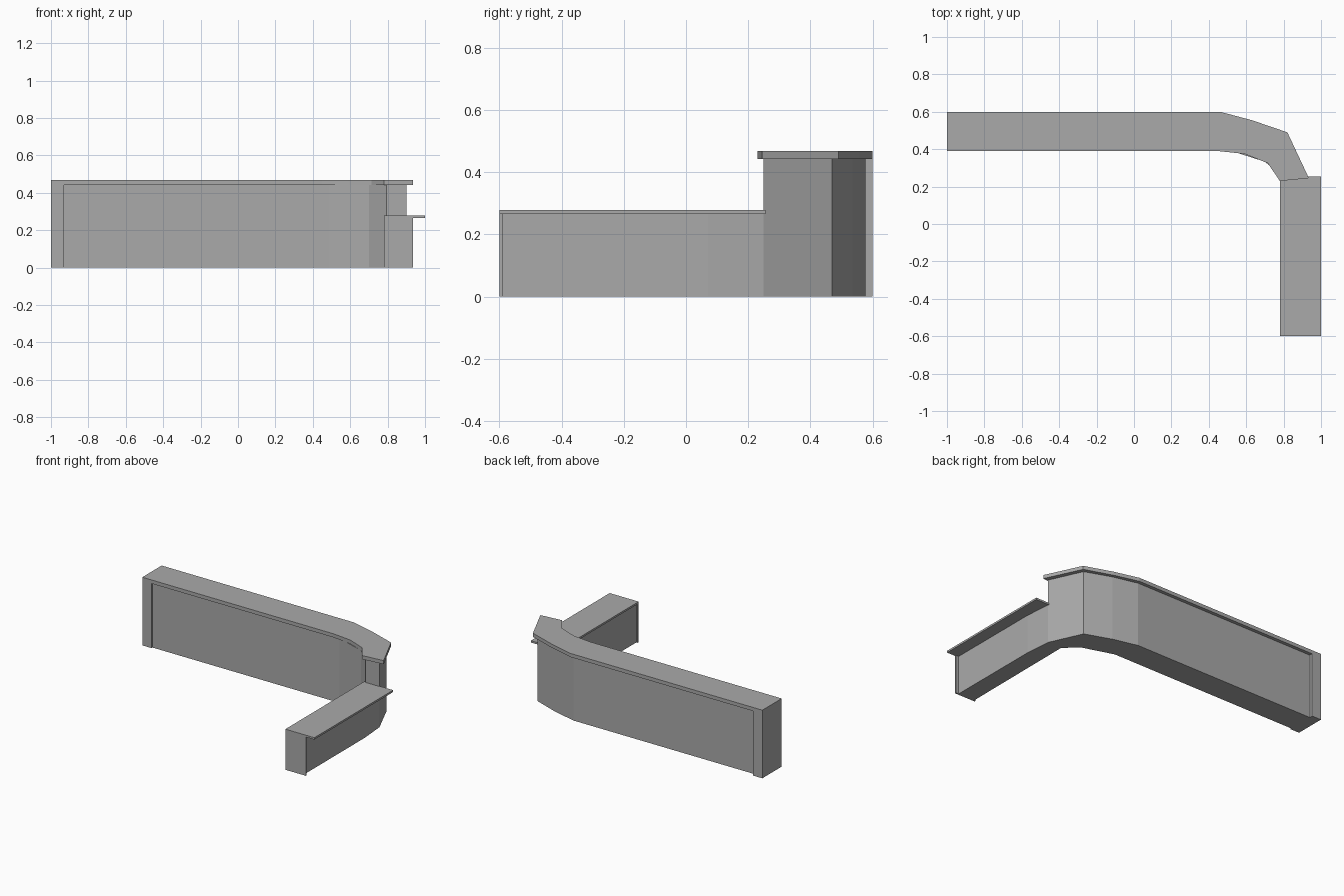
import bpy
import bmesh

cube = bpy.data.objects.get("Cube")
if cube:
    bpy.data.objects.remove(cube, do_unlink=True)

grey = bpy.data.materials.new("counter grey")
grey.use_nodes = True
colour = (0.4, 0.4, 0.4, 1)
grey.diffuse_color = colour
grey.node_tree.nodes["Principled BSDF"].inputs["Base Color"].default_value = colour


def prism(name, outline, bottom, top):
    """Extrude a plan outline between two heights."""
    bm = bmesh.new()
    face = bm.faces.new([bm.verts.new((x, y, bottom)) for x, y in outline])
    grown = bmesh.ops.extrude_face_region(bm, geom=[face])["geom"]
    verts = [v for v in grown if isinstance(v, bmesh.types.BMVert)]
    bmesh.ops.translate(bm, vec=(0, 0, top - bottom), verts=verts)
    bmesh.ops.recalc_face_normals(bm, faces=bm.faces)
    mesh = bpy.data.meshes.new(name)
    bm.to_mesh(mesh)
    bm.free()
    mesh.materials.append(grey)
    obj = bpy.data.objects.new(name, mesh)
    bpy.context.collection.objects.link(obj)
    return obj


def rect(x0, x1, y0, y1):
    return [(x0, y0), (x1, y0), (x1, y1), (x0, y1)]


high, low = 0.443, 0.266

# Tall curved counter: worktop, wall and end panel
prism("high_worktop",
      [(-1, 0.6), (0.46, 0.6), (0.63, 0.555), (0.82, 0.49), (0.935, 0.245),
       (0.78, 0.23), (0.715, 0.325), (0.59, 0.375), (0.45, 0.39), (-1, 0.39)],
      high, 0.468)
prism("high_wall",
      [(-0.93, 0.577), (0.45, 0.577), (0.62, 0.535), (0.8, 0.47), (0.9, 0.25),
       (0.795, 0.25), (0.7, 0.333), (0.49, 0.4), (-0.93, 0.4)],
      0, high)
prism("high_end_panel", rect(-1, -0.93, 0.39, 0.6), 0, high)

# Low side counter: worktop, wall and end panel
prism("low_worktop", rect(0.78, 1, -0.6, 0.255), low, 0.279)
prism("low_wall",
      [(0.795, 0.25), (0.9, 0.25), (0.915, 0.07), (0.915, -0.59), (0.79, -0.59)],
      0, low)
prism("low_end_panel", rect(0.78, 0.935, -0.6, -0.59), 0, low)
